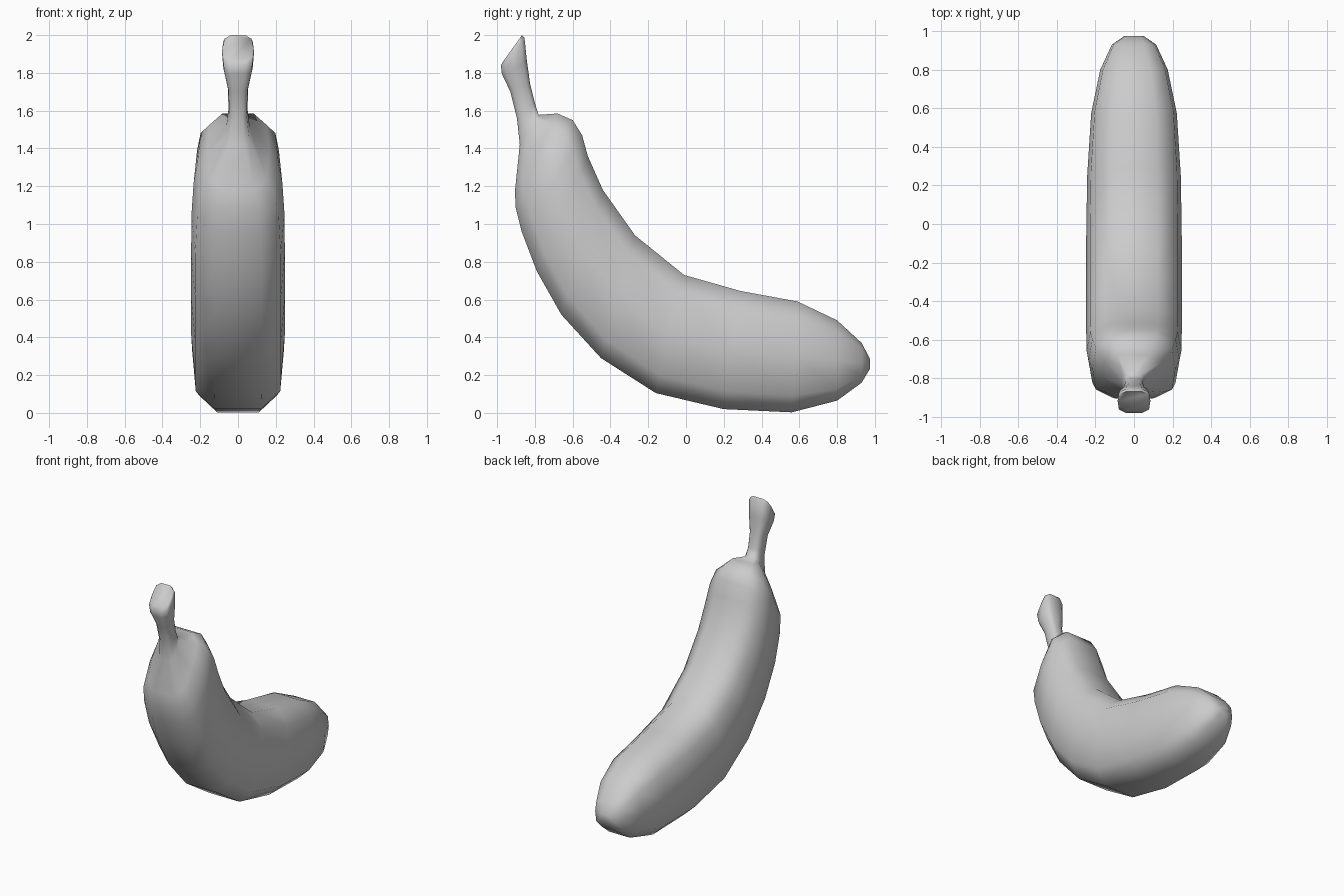
import bpy
import bmesh
import math
from mathutils import Vector

# Rounded-box cross-section: (sideways, outer-to-inner), scaled per ring
HALF = [(0.5, -1), (0.92, -0.7), (1, 0), (0.92, 0.7), (0.5, 1)]
SECTION = HALF + [(-x, t) for x, t in reversed(HALF)]

# Rings: outer curve (y, z), inner curve (y, z), half width
BODY = [
    (0.975, 0.235, 0.975, 0.285, 0.05),
    (0.93, 0.16, 0.93, 0.37, 0.115),
    (0.80, 0.065, 0.80, 0.49, 0.175),
    (0.56, 0.003, 0.59, 0.59, 0.222),
    (0.20, 0.02, 0.29, 0.645, 0.243),
    (-0.16, 0.105, -0.01, 0.73, 0.248),
    (-0.45, 0.29, -0.27, 0.94, 0.248),
    (-0.66, 0.52, -0.44, 1.18, 0.248),
    (-0.79, 0.75, -0.52, 1.36, 0.246),
    (-0.87, 0.96, -0.55, 1.47, 0.235),
    (-0.903, 1.09, -0.60, 1.55, 0.215),
    (-0.905, 1.18, -0.68, 1.585, 0.165),
    (-0.88, 1.42, -0.78, 1.578, 0.065),
]
STEM = [
    (-0.895, 1.56, -0.80, 1.64, 0.05),
    (-0.93, 1.70, -0.825, 1.74, 0.054),
    (-0.975, 1.795, -0.842, 1.86, 0.078),
    (-0.98, 1.84, -0.855, 1.985, 0.085),
    (-0.965, 1.865, -0.868, 2.0, 0.078),
]


def loft(name, rings):
    bm = bmesh.new()
    loops = []
    for oy, oz, iy, iz, w in rings:
        outer, inner = Vector((0, oy, oz)), Vector((0, iy, iz))
        mid, arm = (outer + inner) / 2, (inner - outer) / 2
        loops.append([bm.verts.new(mid + arm * t + Vector((x * w, 0, 0)))
                      for x, t in SECTION])
    n = len(SECTION)
    for a, b in zip(loops, loops[1:]):
        for i in range(n):
            j = (i + 1) % n
            bm.faces.new((a[i], a[j], b[j], b[i]))
    bm.faces.new(loops[0])
    bm.faces.new(loops[-1])
    bmesh.ops.recalc_face_normals(bm, faces=bm.faces)
    mesh = bpy.data.meshes.new(name)
    bm.to_mesh(mesh)
    bm.free()
    obj = bpy.data.objects.new(name, mesh)
    bpy.context.collection.objects.link(obj)
    bpy.context.view_layer.objects.active = obj
    obj.select_set(True)
    bpy.ops.object.shade_smooth_by_angle(angle=math.radians(80))
    return obj


# One continuous skin: curved fruit flowing into the stem
loft("banana", BODY + STEM)
